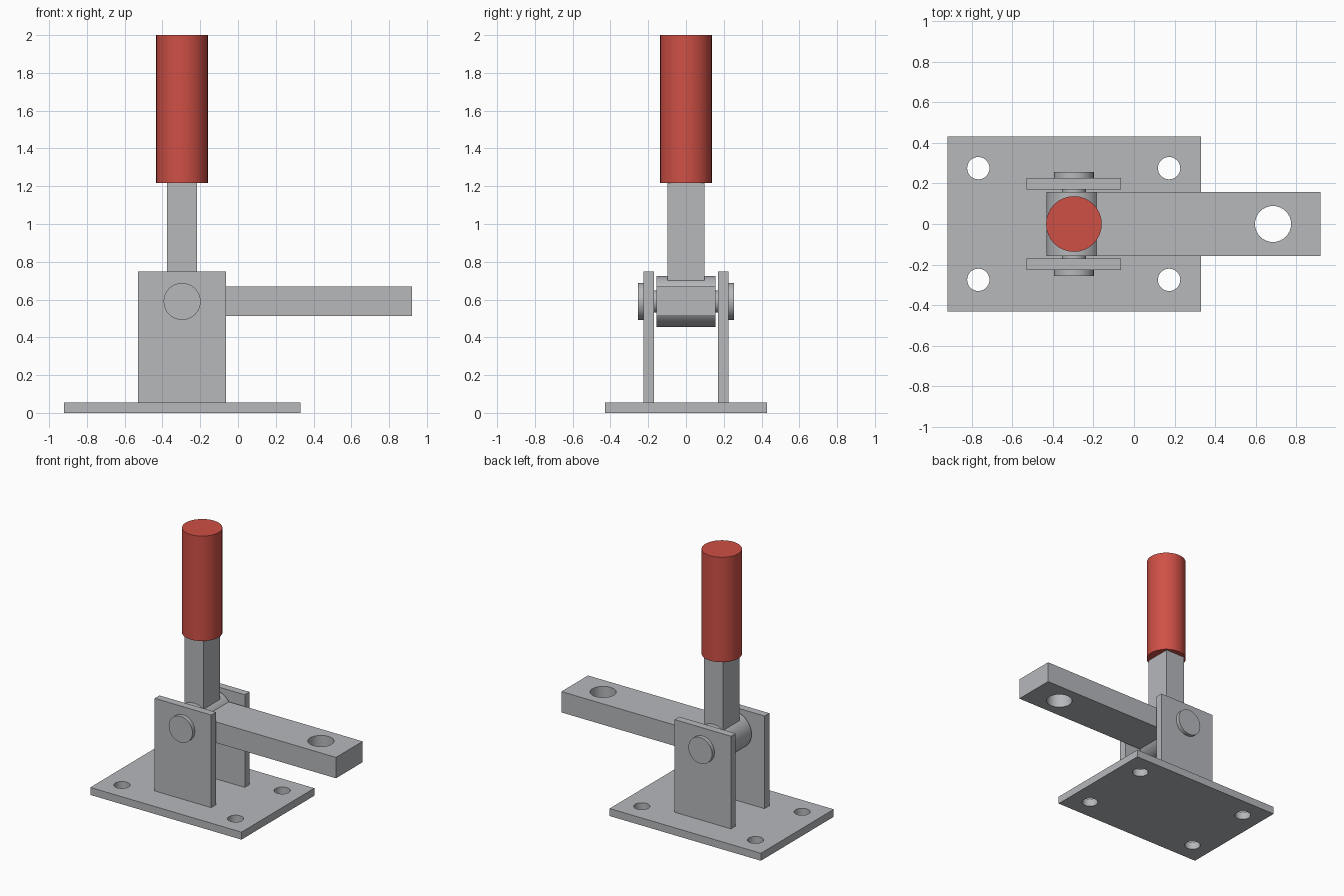
import bpy
from mathutils import Matrix
from math import pi

if "Cube" in bpy.data.objects:
    bpy.data.objects.remove(bpy.data.objects["Cube"], do_unlink=True)


def material(name, colour):
    m = bpy.data.materials.new(name)
    m.use_nodes = True
    m.diffuse_color = colour
    m.node_tree.nodes["Principled BSDF"].inputs["Base Color"].default_value = colour
    return m


steel = material("grey steel", (0.47, 0.48, 0.50, 1))
grip_red = material("red grip", (0.62, 0.08, 0.06, 1))


def box(name, low, high, mat=steel):
    centre = [(a + b) / 2 for a, b in zip(low, high)]
    bpy.ops.mesh.primitive_cube_add(size=1, location=centre)
    ob = bpy.context.object
    ob.name = name
    ob.data.transform(Matrix.Diagonal([b - a for a, b in zip(low, high)] + [1]))
    ob.data.materials.append(mat)
    return ob


def cylinder(name, centre, radius, length, along_y=False, mat=steel):
    bpy.ops.mesh.primitive_cylinder_add(vertices=32, radius=radius, depth=length,
                                        location=centre)
    ob = bpy.context.object
    ob.name = name
    if along_y:
        ob.data.transform(Matrix.Rotation(pi / 2, 4, "X"))
    ob.data.materials.append(mat)
    bpy.ops.object.shade_smooth_by_angle()
    return ob


def drill(ob, x, y, z, radius):
    """Cut a vertical round hole through a part."""
    cutter = cylinder("drill", (x, y, z), radius, 0.5)
    mod = ob.modifiers.new("hole", "BOOLEAN")
    mod.operation = "DIFFERENCE"
    mod.solver = "EXACT"
    mod.object = cutter
    bpy.context.view_layer.objects.active = ob
    bpy.ops.object.modifier_apply(modifier=mod.name)
    bpy.data.objects.remove(cutter, do_unlink=True)


pivot_x, pivot_z = -0.296, 0.59
base_top = 0.056

# Base plate with four mounting holes
base = box("base_plate", (-0.92, -0.43, 0), (0.33, 0.43, base_top))
for x in (-0.767, 0.173):
    for y in (-0.275, 0.275):
        drill(base, x, y, 0, 0.055)

# Upright brackets and pin heads on both sides
for side, label in ((-1, "right"), (1, "left")):
    inner, outer = sorted((side * 0.17, side * 0.226))
    box(label + "_bracket", (-0.53, inner, base_top), (-0.063, outer, 0.748))
    cylinder(label + "_pin_head", (pivot_x, side * 0.24, pivot_z), 0.098, 0.03, True)

# Pivot pin and hub
cylinder("pivot_pin", (pivot_x, 0, pivot_z), 0.059, 0.46, True)
cylinder("hub", (pivot_x, 0, pivot_z), 0.136, 0.314, True)

# Clamp arm with a hole near its tip
arm = box("clamp_arm", (pivot_x, -0.157, 0.512), (0.92, 0.157, 0.668))
drill(arm, 0.685, 0, pivot_z, 0.089)

# Upright lever and grip
box("lever", (pivot_x - 0.079, -0.098, pivot_z), (pivot_x + 0.079, 0.098, 1.23))
cylinder("handle_grip", (pivot_x, 0, 1.608), 0.137, 0.784, mat=grip_red)
